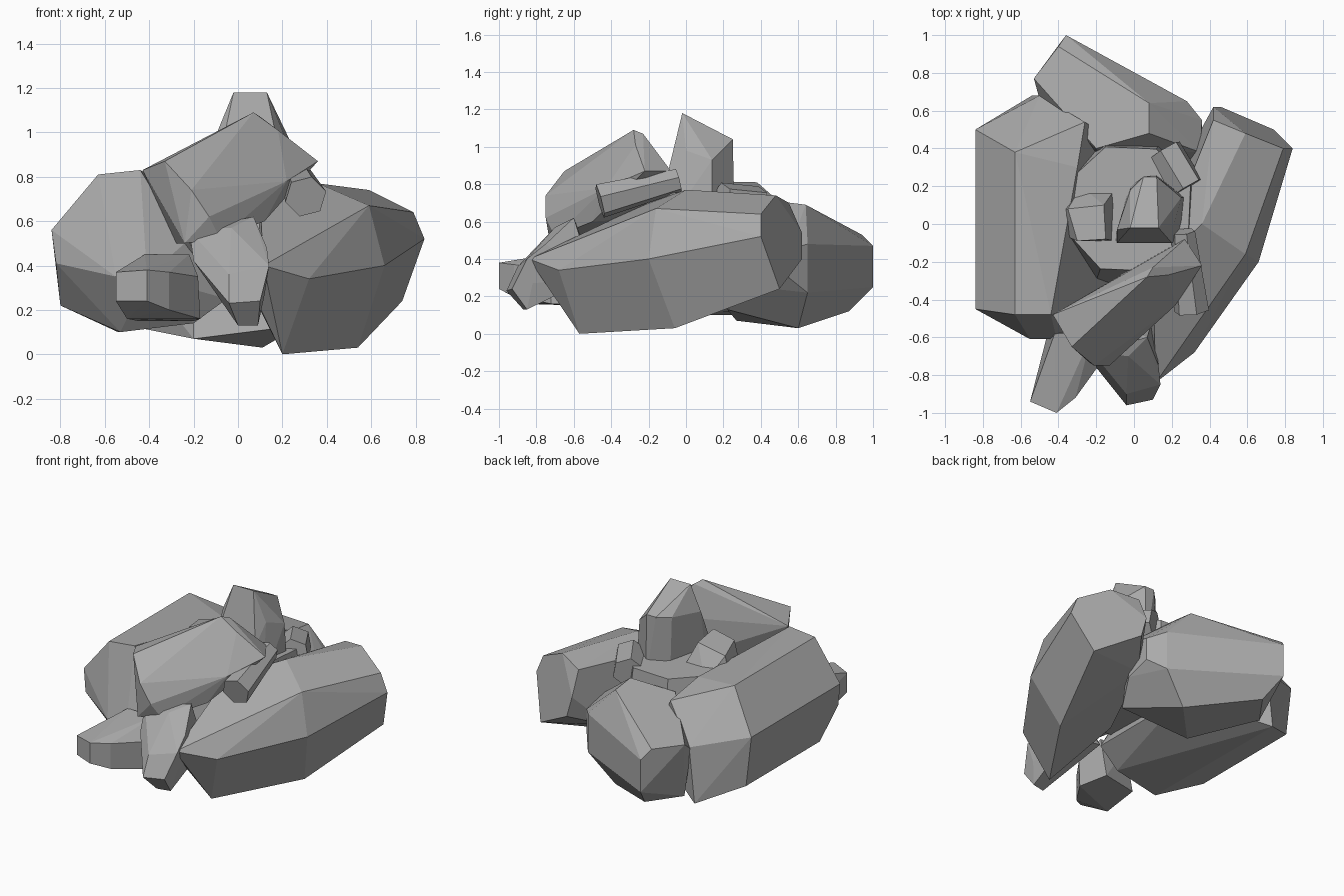
import bpy
import bmesh
from math import radians
from mathutils import Matrix, Vector

default_cube = bpy.data.objects.get("Cube")
if default_cube:
    bpy.data.objects.remove(default_cube, do_unlink=True)

# One stone grey for the whole pile
stone_grey = bpy.data.materials.new("stone grey")
stone_grey.use_nodes = True
grey = (0.4, 0.4, 0.4, 1.0)
stone_grey.diffuse_color = grey
stone_grey.node_tree.nodes["Principled BSDF"].inputs["Base Color"].default_value = grey


def finish(name, mesh_builder):
    """Turn a bmesh into a flat shaded stone object."""
    bmesh.ops.recalc_face_normals(mesh_builder, faces=mesh_builder.faces)
    mesh = bpy.data.meshes.new(name)
    mesh_builder.to_mesh(mesh)
    mesh_builder.free()
    mesh.materials.append(stone_grey)
    stone = bpy.data.objects.new(name, mesh)
    bpy.context.scene.collection.objects.link(stone)
    return stone


def boulder(name, *outlines):
    """Convex stone stretched around a few rough outlines."""
    builder = bmesh.new()
    for outline in outlines:
        for corner in outline:
            builder.verts.new(corner)
    bmesh.ops.convex_hull(builder, input=builder.verts[:])
    loose = [vert for vert in builder.verts if not vert.link_faces]
    bmesh.ops.delete(builder, geom=loose, context='VERTS')
    # Merge nearly level triangles into broad chipped facets
    bmesh.ops.dissolve_limit(builder, angle_limit=radians(5),
                             verts=builder.verts[:], edges=builder.edges[:])
    return finish(name, builder)


def shard(name, start, end, start_radius, end_radius, sides, turn=0):
    """Tapered many sided stone lying between two points."""
    start, end = Vector(start), Vector(end)
    direction = end - start
    builder = bmesh.new()
    placement = (Matrix.Translation((start + end) / 2)
                 @ direction.to_track_quat('Z', 'Y').to_matrix().to_4x4()
                 @ Matrix.Rotation(radians(turn), 4, 'Z'))
    bmesh.ops.create_cone(builder, cap_ends=True, segments=sides,
                          radius1=start_radius, radius2=end_radius,
                          depth=direction.length, matrix=placement)
    return finish(name, builder)


# Long boulder on the right side of the pile
front_end = [(-.84, -.45, .56), (-.82, -.46, .41), (-.8, -.29, .22), (-.63, -.48, .81),
             (-.44, -.48, .83), (-.55, -.61, .35), (-.41, -.61, .35), (-.53, -.43, .1),
             (-.2, -.4, .14), (-.24, -.5, .5), (-.05, -.38, .25)]
back_end = [(-.84, .5, .56), (-.8, .5, .22), (-.63, .38, .81), (-.3, .3, .75),
            (-.26, .54, .67), (-.5, .68, .47), (-.54, .68, .1), (-.2, .5, .2),
            (-.05, .4, .25)]
boulder("right_boulder", front_end, back_end)

# Largest boulder, leaning back along the left side
front_tip = [(.115, -.84, .4), (.32, -.68, .34), (.2, -.57, 0), (.08, -.7, .25)]
middle = [(.66, -.2, .4), (.59, -.16, .67), (.36, 0, .77), (.54, -.06, .03),
          (.1, -.25, .68), (.1, -.1, .2)]
back_end = [(.84, .4, .52), (.79, .4, .64), (.59, .48, .74), (.42, .55, .7),
            (.42, .62, .54), (.46, .62, .4), (.74, .5, .24), (.3, .4, .3)]
boulder("left_boulder", front_tip, middle, back_end)

# Slanted boulder across the back
upper = [(-.36, 1, .47), (-.4, .94, .53), (-.53, .77, .53), (-.5, .66, .45),
         (.08, .64, .69), (.08, .48, .71), (.28, .65, .48), (.36, .55, .45),
         (.35, .38, .5), (-.2, .4, .66)]
lower = [(-.36, 1, .25), (-.3, .87, .12), (-.45, .66, .12), (-.2, .27, .07),
         (.11, .6, .03), (.28, .65, .22), (.36, .55, .3), (.36, .38, .25),
         (.28, .22, .13)]
boulder("back_boulder", upper, lower)

# Slab resting on top at the front
outer_end = [(-.43, -.48, .83), (-.33, -.65, .87), (-.21, -.75, .74),
             (-.13, -.75, .62), (-.24, -.73, .5), (-.28, -.5, .5), (-.08, -.7, .52)]
inner_end = [(.07, -.28, 1.09), (.1, -.23, 1.07), (.18, -.27, 1.01), (.36, -.22, .87),
             (.22, -.43, .78), (.12, -.5, .6), (.27, -.08, .87), (.05, -.2, .62)]
boulder("top_slab", outer_end, inner_end)

# Upright stone at the peak
crown = [(-.02, -.02, 1.18), (.13, -.02, 1.18), (.05, .25, 1.04), (.12, .25, 1.04),
         (-.02, .18, 1.03), (-.09, -.03, 1.01), (.21, 0, .98)]
foot = [(-.09, -.1, .85), (.2, -.1, .85), (-.1, -.08, .6), (.25, -.09, .6),
        (.27, .14, .65), (.25, .14, .93), (.12, .26, .6), (-.02, .2, .6)]
boulder("peak_stone", crown, foot)

# Low stone poking out at the front right
tip = [(-.55, -.94, .24), (-.55, -.94, .37), (-.41, -1, .24), (-.41, -1, .38),
       (-.31, -.92, .2), (-.31, -.92, .37), (-.5, -.85, .16)]
root = [(-.42, -.58, .45), (-.22, -.58, .45), (-.18, -.74, .35), (-.17, -.72, .16),
        (-.45, -.55, .15), (-.2, -.5, .15)]
boulder("front_right_stone", tip, root)

# Sloping stone at the front centre
tip = [(-.04, -.96, .23), (.1, -.93, .24), (0, -.87, .13), (.09, -.85, .13),
       (-.04, -.9, .36), (.14, -.85, .4), (.12, -.82, .27)]
root = [(-.22, -.68, .56), (-.2, -.76, .42), (-.03, -.7, .57), (.07, -.6, .62),
        (.13, -.75, .48), (-.15, -.5, .35), (.1, -.5, .3)]
boulder("front_centre_stone", tip, root)

# Blocky stone tucked behind the slab
top = [(-.35, .08, .82), (-.16, .1, .87), (-.15, -.08, .89), (-.3, -.09, .85)]
base = [(-.39, .08, .65), (-.28, .2, .67), (-.09, .2, .67), (-.37, -.06, .68),
        (-.1, -.09, .67)]
boulder("right_wedge_stone", top, base)

# Small stones wedged between the large ones
shard("centre_stone", (-.03, .06, .3), (-.03, .08, .75), .42, .35, 8, turn=20)
shard("left_wedge_stone", (.16, .39, .69), (.28, .19, .71), .1, .1, 6, turn=10)
shard("left_rod_stone", (.305, -.46, .71), (.26, -.04, .82), .095, .065, 6, turn=15)
